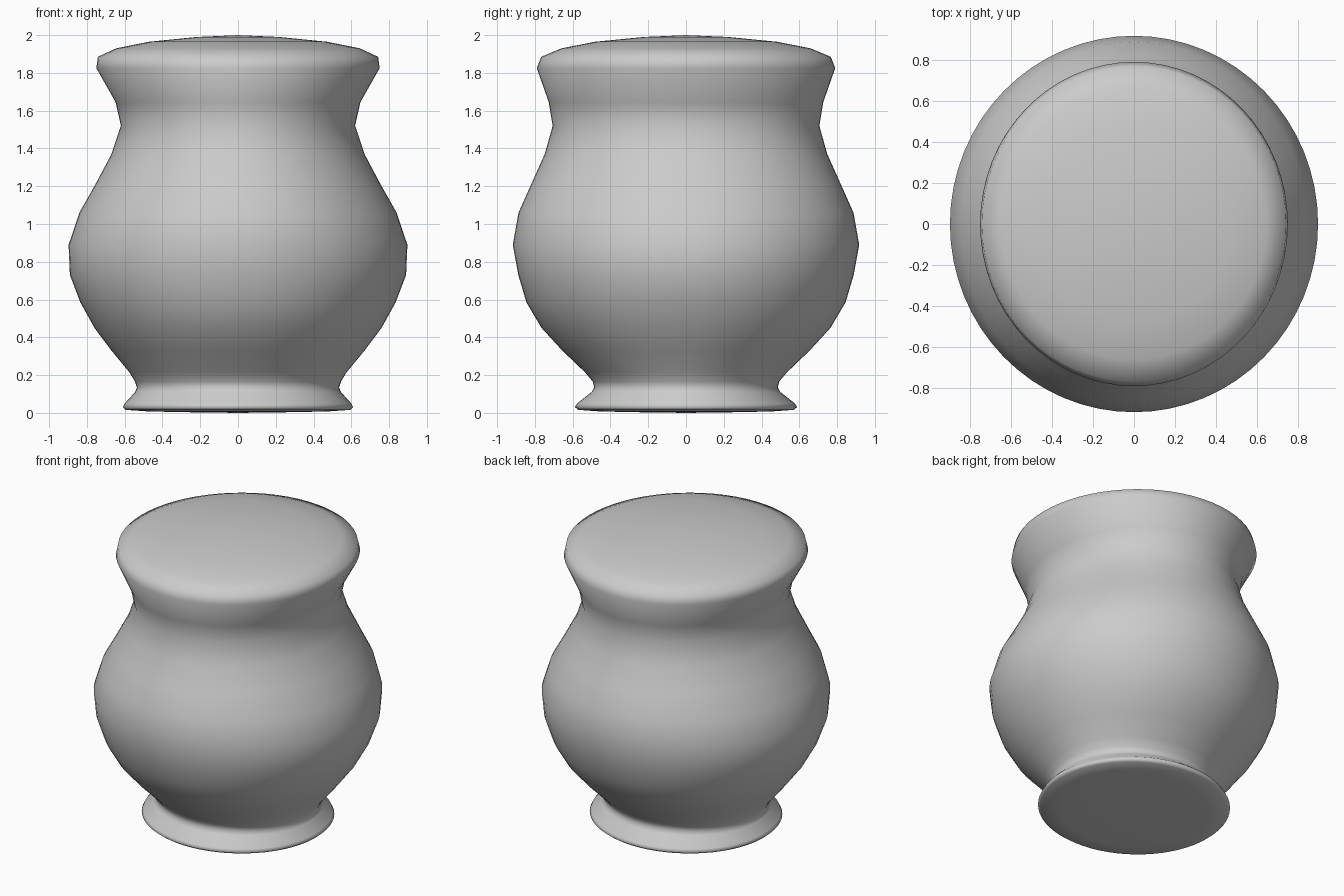
import bpy, bmesh, math

if "Cube" in bpy.data.objects:
    bpy.data.objects.remove(bpy.data.objects["Cube"])

SEG = 64

# slightly oval profile: (half width x, half depth y, height z)
PROFILE = [
    (0.30, 0.29, 0.004), (0.48, 0.46, 0.008), (0.595, 0.57, 0.016),
    (0.61, 0.588, 0.03), (0.60, 0.577, 0.05), (0.545, 0.50, 0.11),
    (0.535, 0.486, 0.135), (0.545, 0.493, 0.165), (0.575, 0.535, 0.215),
    (0.67, 0.655, 0.33), (0.76, 0.765, 0.45), (0.835, 0.845, 0.585),
    (0.89, 0.888, 0.73), (0.897, 0.917, 0.89), (0.84, 0.887, 1.06),
    (0.755, 0.82, 1.21), (0.67, 0.748, 1.37), (0.62, 0.706, 1.52),
    (0.648, 0.727, 1.645), (0.75, 0.79, 1.825), (0.742, 0.767, 1.885),
    (0.645, 0.66, 1.93), (0.47, 0.48, 1.965), (0.22, 0.225, 1.99),
]


def lathe_oval(name, profile, z_bottom, z_top):
    bm = bmesh.new()
    rings = []
    for rx, ry, z in profile:
        rings.append([bm.verts.new((rx * math.cos(2 * math.pi * i / SEG),
                                    ry * math.sin(2 * math.pi * i / SEG), z))
                      for i in range(SEG)])
    for low, high in zip(rings, rings[1:]):
        for i in range(SEG):
            j = (i + 1) % SEG
            bm.faces.new((low[i], low[j], high[j], high[i]))
    # close both ends with gently domed fans
    base = bm.verts.new((0, 0, z_bottom))
    tip = bm.verts.new((0, 0, z_top))
    for i in range(SEG):
        j = (i + 1) % SEG
        bm.faces.new((base, rings[0][j], rings[0][i]))
        bm.faces.new((tip, rings[-1][i], rings[-1][j]))
    for f in bm.faces:
        f.smooth = True
    mesh = bpy.data.meshes.new(name)
    bm.to_mesh(mesh)
    bm.free()
    obj = bpy.data.objects.new(name, mesh)
    bpy.context.collection.objects.link(obj)
    return obj


# closed urn with foot, belly, neck and domed rim
lathe_oval("urn_body", PROFILE, 0.0, 2.0)
